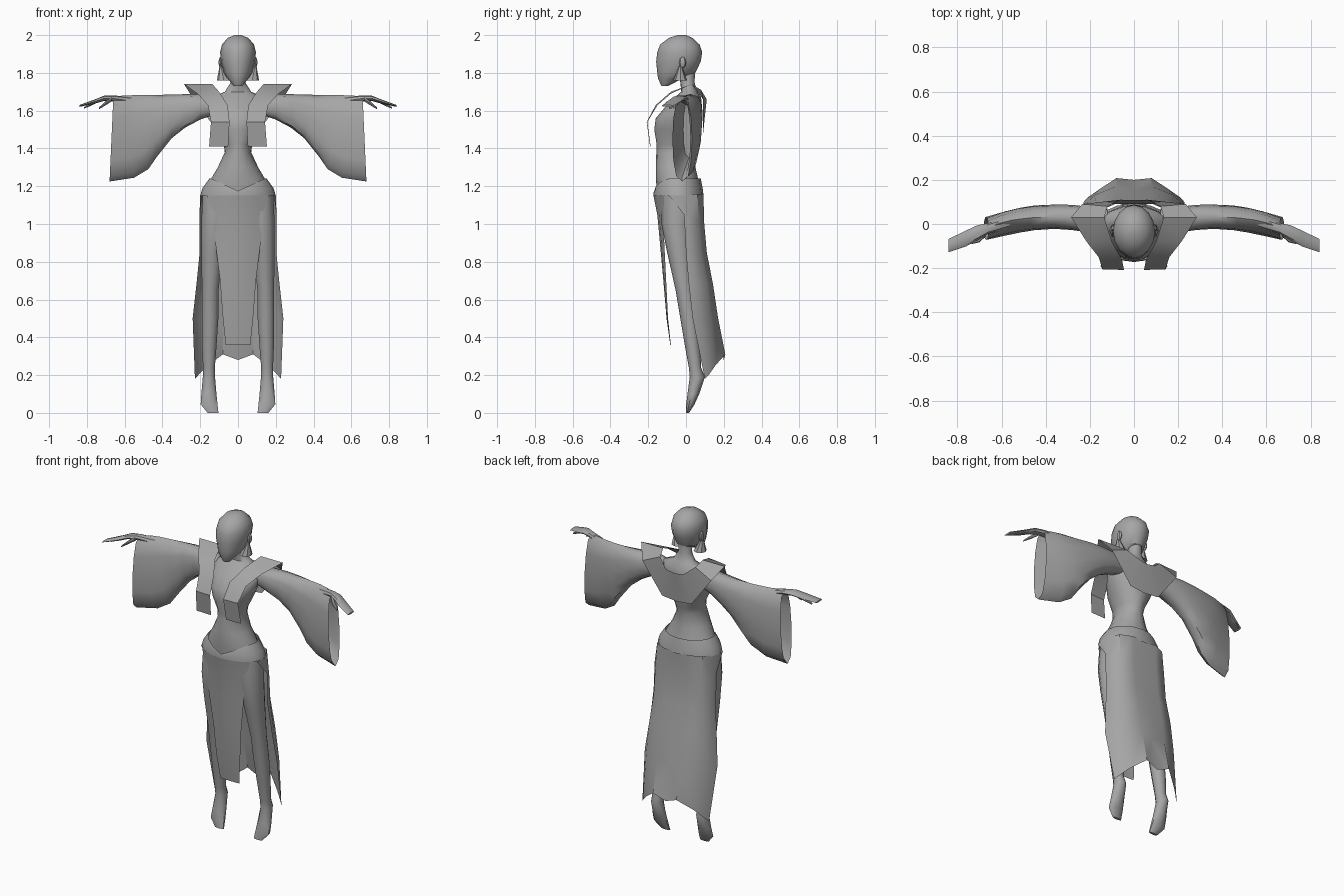
import bpy, bmesh, math
from mathutils import Vector

grey = bpy.data.materials.new("plain_grey")
grey.diffuse_color = (0.38, 0.38, 0.38, 1)


def finish(name, bm, mirror=False, angle=35):
    bmesh.ops.recalc_face_normals(bm, faces=bm.faces)
    me = bpy.data.meshes.new(name)
    bm.to_mesh(me)
    bm.free()
    me.materials.append(grey)
    ob = bpy.data.objects.new(name, me)
    bpy.context.collection.objects.link(ob)
    bpy.ops.object.select_all(action='DESELECT')
    ob.select_set(True)
    bpy.context.view_layer.objects.active = ob
    bpy.ops.object.shade_smooth_by_angle(angle=math.radians(angle))
    if mirror:
        ob.modifiers.new("mirror", 'MIRROR')
    return ob


def skin(name, rows, closed, caps=False, mirror=False, angle=35):
    """Join rows of points with quads; closed rows make tubes."""
    bm = bmesh.new()
    vr = [[bm.verts.new(p) for p in row] for row in rows]
    n = len(rows[0])
    for a, b in zip(vr, vr[1:]):
        for i in range(n if closed else n - 1):
            j = (i + 1) % n
            bm.faces.new((a[i], a[j], b[j], b[i]))
    if caps:
        bm.faces.new(vr[0])
        bm.faces.new(vr[-1])
    return finish(name, bm, mirror, angle)


def circle(n):
    return [(math.sin(2 * math.pi * i / n), -math.cos(2 * math.pi * i / n)) for i in range(n)]


def body_ring(z, front, back, half, n=16, cx=0):
    cy, ry = (front + back) / 2, (back - front) / 2
    return [Vector((cx + half * s, cy + ry * c, z)) for s, c in circle(n)]


# Head: level rings of (height, front y, back y, half width)
head = [(1.73, -.13, -.095, .022), (1.77, -.148, -.02, .055), (1.80, -.152, .05, .075),
        (1.86, -.158, .078, .09), (1.91, -.152, .086, .095), (1.95, -.137, .072, .085),
        (1.985, -.09, .035, .055), (2.0, -.045, .0, .018)]
skin("head", [body_ring(*r) for r in head], True, True)

# Torso and neck
torso = [(1.15, -.15, .08, .18), (1.235, -.16, .065, .145), (1.30, -.16, .05, .107),
         (1.38, -.157, .05, .07), (1.42, -.155, .06, .075), (1.50, -.168, .08, .115),
         (1.56, -.16, .088, .14), (1.62, -.11, .085, .16), (1.67, -.06, .08, .14),
         (1.70, -.025, .06, .07), (1.75, -.03, .045, .038), (1.83, -.05, .05, .038)]
skin("torso", [body_ring(*r) for r in torso], True, True, angle=50)

# Hip wrap with a dipping front waistline
hips = [body_ring(1.24, -.168, .078, .152), body_ring(1.19, -.172, .088, .188),
        body_ring(1.15, -.172, .093, .2)]
for ring, depth in ((hips[0], .065), (hips[1], .025)):
    for p in ring:
        if p.y < -.045:
            p.z -= max(0, depth * (1 - abs(p.x) / .14))
skin("hip_wrap", hips, True)

# Front skirt panel: (height, half width, centre y, edge y)
front = [(1.15, .165, -.172, -.115), (1.05, .138, -.152, -.12), (.9, .12, -.138, -.115),
         (.7, .095, -.12, -.105), (.5, .08, -.103, -.095), (.36, .065, -.083, -.08)]
skin("front_skirt_panel",
     [[(0, c, z), (w * .55, c + (e - c) * .3, z), (w, e, z)] for z, w, c, e in front],
     False, mirror=True)

# Back skirt panel, flaring to a pointed hem
back = [
    [(0, .08, 1.16), (.08, .093, 1.16), (.155, .06, 1.16), (.2, -.03, 1.15), (.19, -.09, 1.15)],
    [(0, .07, 1.02), (.08, .095, 1.02), (.16, .07, 1.02), (.2, .02, 1.02), (.204, -.01, 1.05)],
    [(0, .09, .85), (.08, .11, .85), (.165, .08, .85), (.2, .03, .85), (.203, .0, .85)],
    [(0, .13, .68), (.08, .143, .68), (.175, .11, .68), (.21, .05, .68), (.22, .015, .68)],
    [(0, .155, .5), (.08, .17, .5), (.18, .13, .5), (.225, .08, .5), (.24, .035, .5)],
    [(0, .2, .28), (.08, .208, .31), (.16, .155, .25), (.21, .12, .2), (.228, .1, .18)]]
skin("back_skirt_panel", back, False, mirror=True)

# Legs with downward pointed feet: (height, centre x, front y, back y, half width)
legs = [(1.17, .11, -.13, .05, .08), (1.0, .125, -.13, .03, .073), (.85, .137, -.1, .03, .06),
        (.65, .147, -.055, .04, .046), (.5, .148, -.03, .062, .046), (.35, .152, -.005, .075, .04),
        (.24, .154, .015, .08, .033), (.19, .154, .02, .1, .034), (.1, .154, .008, .07, .042),
        (.045, .153, .001, .045, .047), (0, .132, 0, .016, .03)]
skin("leg", [body_ring(z, f, b, w, 10, x) for z, x, f, b, w in legs], True, True, True, 50)

# Wide vest collar: pairs of inner and outer edge points
collar = [((0, .108, 1.65), (0, .09, 1.47)),
          ((.06, .11, 1.66), (.1, .09, 1.48)),
          ((.12, .08, 1.71), (.235, .09, 1.66)),
          ((.135, .03, 1.74), (.285, .03, 1.74)),
          ((.1, -.08, 1.70), (.215, -.08, 1.69)),
          ((.055, -.16, 1.63), (.16, -.15, 1.63)),
          ((.045, -.208, 1.54), (.143, -.205, 1.54)),
          ((.052, -.19, 1.41), (.153, -.187, 1.41))]
skin("vest_collar", collar, False, mirror=True)

# Bell sleeves: (x top, x bottom, top z, bottom z, centre y, half depth)
sleeve = [(.12, .12, 1.67, 1.58, .02, .045), (.2, .2, 1.687, 1.553, .02, .058),
          (.29, .28, 1.687, 1.51, .03, .057), (.37, .35, 1.685, 1.455, .033, .055),
          (.47, .43, 1.682, 1.355, .028, .056), (.55, .475, 1.682, 1.29, .018, .056),
          (.61, .55, 1.68, 1.245, .003, .055), (.66, .68, 1.672, 1.225, -.02, .052),
          (.64, .655, 1.66, 1.25, -.02, .043), (.56, .52, 1.65, 1.35, .015, .03)]


def sleeve_ring(xt, xb, top, bot, cy, hy):
    pts = []
    for s, c in circle(12):
        y = cy + hy * math.copysign(abs(s) ** .7, s)
        t = (c + 1) / 2
        pts.append((xb + (xt - xb) * t, y, bot + (top - bot) * t))
    return pts


skin("sleeve", [sleeve_ring(*r) for r in sleeve], True, True, True, 45)


# Hands and thumbs: (x, centre y, centre z, half depth, half height)
def limb(name, rows):
    skin(name, [[(x, y + hy * s, z + hz * c) for s, c in circle(8)] for x, y, z, hy, hz in rows],
         True, True, True)


limb("hand", [(.56, .01, 1.65, .025, .022), (.66, -.02, 1.665, .024, .016),
              (.71, -.04, 1.665, .034, .014), (.76, -.065, 1.648, .036, .011),
              (.84, -.098, 1.625, .03, .005)])
limb("thumb", [(.67, -.04, 1.66, .015, .012), (.7, -.07, 1.64, .013, .011),
               (.735, -.083, 1.613, .008, .005)])
limb("little_finger", [(.74, -.04, 1.655, .014, .01), (.785, -.055, 1.63, .01, .007),
                       (.815, -.065, 1.615, .006, .004)])

# Ears and hanging earrings
bm = bmesh.new()
bmesh.ops.create_uvsphere(bm, u_segments=8, v_segments=6, radius=1)
for v in bm.verts:
    v.co = Vector((.092 + .011 * v.co.x, -.018 + .018 * v.co.y, 1.855 + .03 * v.co.z))
finish("ear", bm, True)

bm = bmesh.new()
bmesh.ops.create_cone(bm, cap_ends=True, segments=8, radius1=.037, radius2=.008, depth=.075)
for v in bm.verts:
    v.co += Vector((.075 if v.co.z < 0 else .09, -.03, 1.797))
finish("earring", bm, True)
